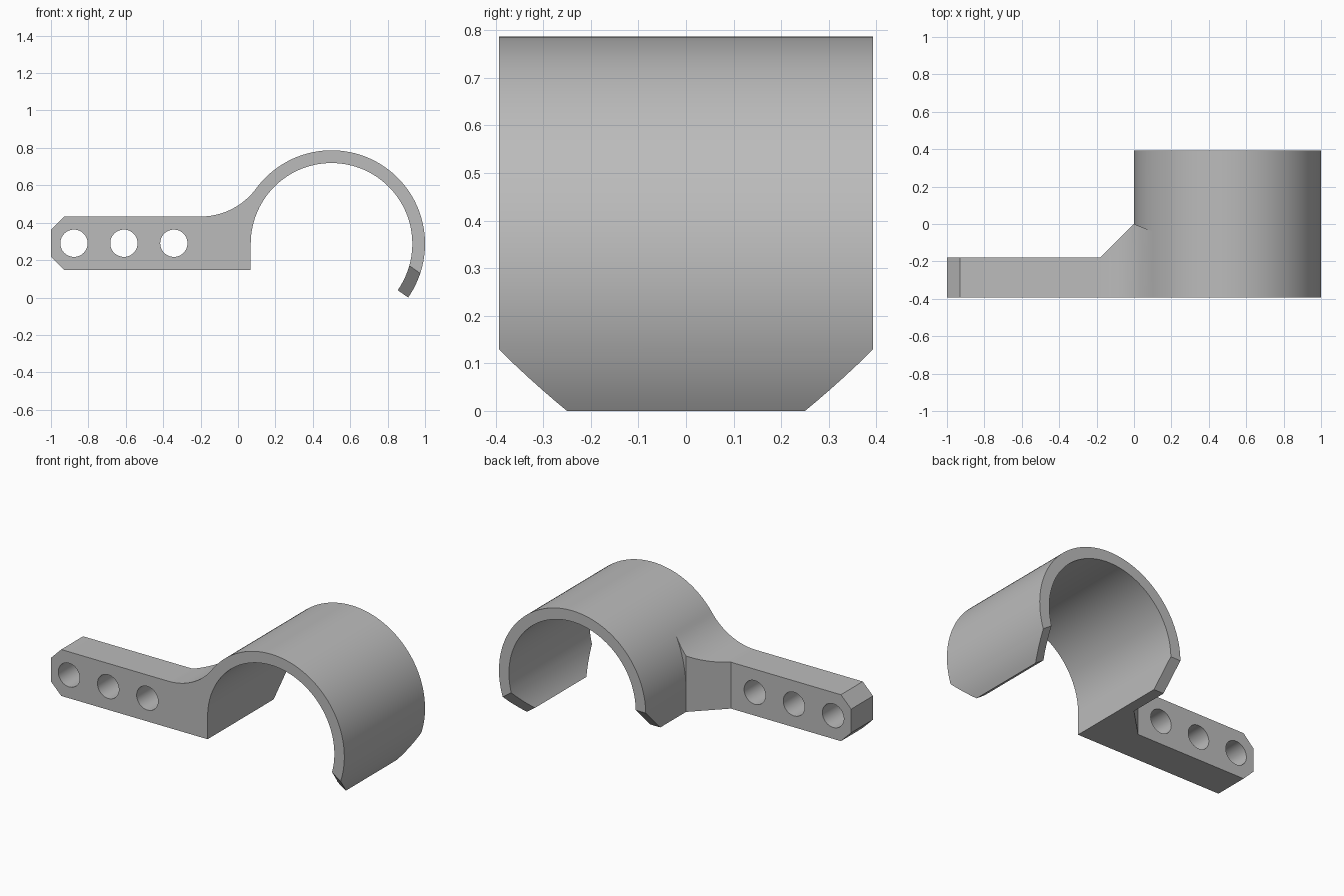
import bpy, bmesh
from math import cos, sin, radians, atan2, hypot, pi
from mathutils import Vector

cube = bpy.data.objects.get("Cube")
if cube:
    bpy.data.objects.remove(cube)

grey = bpy.data.materials.new("plain grey")
grey.use_nodes = True
grey.diffuse_color = (0.5, 0.5, 0.5, 1)
grey.node_tree.nodes["Principled BSDF"].inputs["Base Color"].default_value = (0.5, 0.5, 0.5, 1)

CX, CZ = 0.5, 0.287          # clip centre
R, RI = 0.5, 0.432           # outer and inner radius
HALF = 0.393                 # half depth
BASE, TOP, BACK = 0.147, 0.433, -0.18   # arm bottom, top and rear face
CUT = 0.143                  # corner chamfer size
END = radians(-35)           # angle of the open lip


def arc(cx, cz, r, a, b, n):
    return [(cx + r * cos(a + (b - a) * i / n), cz + r * sin(a + (b - a) * i / n))
            for i in range(n + 1)]


def prism(name, pts, sweep):
    """Closed solid from a planar outline swept along a vector."""
    bm = bmesh.new()
    face = bm.faces.new([bm.verts.new(p) for p in pts])
    new = bmesh.ops.extrude_face_region(bm, geom=[face])["geom"]
    verts = [g for g in new if isinstance(g, bmesh.types.BMVert)]
    bmesh.ops.translate(bm, verts=verts, vec=sweep)
    bmesh.ops.recalc_face_normals(bm, faces=bm.faces)
    mesh = bpy.data.meshes.new(name)
    bm.to_mesh(mesh)
    bm.free()
    mesh.materials.append(grey)
    obj = bpy.data.objects.new(name, mesh)
    bpy.context.collection.objects.link(obj)
    return obj


def slab(name, outline, y0, y1):
    return prism(name, [(x, y0, z) for x, z in outline], (0, y1 - y0, 0))


def combine(target, tool, operation):
    mod = target.modifiers.new(operation.lower(), "BOOLEAN")
    mod.object, mod.operation, mod.solver = tool, operation, "EXACT"
    bpy.context.view_layer.objects.active = target
    bpy.ops.object.modifier_apply(modifier=mod.name)
    bpy.data.objects.remove(tool)


# Open clip with a straight wall on the arm side
outer = arc(CX, CZ, R, END, pi, 72)
inner = arc(CX, CZ, RI, pi, END, 72)
clip = slab("clip_bracket", outer + [(0, BASE), (CX - RI, BASE)] + inner, -HALF, HALF)

# Chamfered corners on the lip, and on the rear of the straight wall
radial = Vector((cos(END), 0, sin(END)))
along = Vector((-sin(END), 0, cos(END)))
centre = Vector((CX, 0, CZ))
for side in (-1, 1):
    start = centre + radial * 0.35
    tri = [(-0.05, HALF + 0.05), (CUT + 0.05, HALF + 0.05), (CUT + 0.05, HALF - 0.0 + 0.05),
           (-0.05, HALF - CUT - 0.05)]
    tri = [tri[0], tri[1], tri[3]]
    cutter = prism("lip_cutter", [start + along * t + Vector((0, side * y, 0)) for t, y in tri],
                   radial * 0.2)
    combine(clip, cutter, "DIFFERENCE")
    if side == 1:
        cutter = prism("wall_cutter", [(-0.05, y, BASE + t) for t, y in tri], (0.15, 0, 0))
        combine(clip, cutter, "DIFFERENCE")

# Arm with a concave blend, tangent to the clip
FX = -0.2
FR = ((CX - FX) ** 2 + (TOP - CZ) ** 2 - R ** 2) / (2 * (R - TOP + CZ))
FZ = TOP + FR
turn = atan2(CZ - FZ, CX - FX)
blend = arc(FX, FZ, FR, -pi / 2, turn, 20)
root = arc(CX, CZ, 0.46, turn + pi, pi, 10) + [(CX - 0.46, BASE)]
b = 0.07
arm_outline = [(-1, BASE + b), (-1, TOP - b), (-1 + b, TOP)] + blend + root + [(-1 + b, BASE)]
arm = slab("arm", arm_outline, -HALF, BACK)

# Diagonal gusset behind the arm, under the same blend
gusset = slab("gusset", [(FX, BASE)] + blend + root, BACK - 0.05, 0.02)
plan = [(BACK - 0.05, BACK - 0.05), (0, 0), (0.1, -0.04), (0.12, -0.04), (0.12, BACK - 0.05)]
limit = prism("gusset_limit", [(x, y, 0) for x, y in plan], (0, 0, 1))
combine(gusset, limit, "INTERSECT")
combine(arm, gusset, "UNION")
combine(clip, arm, "UNION")

# Three mounting holes
for x in (-0.877, -0.61, -0.343):
    hole = slab("hole_cutter", arc(x, 0.29, 0.073, 0, 2 * pi * 47 / 48, 47), -0.5, 0)
    combine(clip, hole, "DIFFERENCE")

bpy.ops.object.select_all(action="DESELECT")
clip.select_set(True)
bpy.context.view_layer.objects.active = clip
bpy.ops.object.shade_smooth_by_angle(angle=radians(25))
